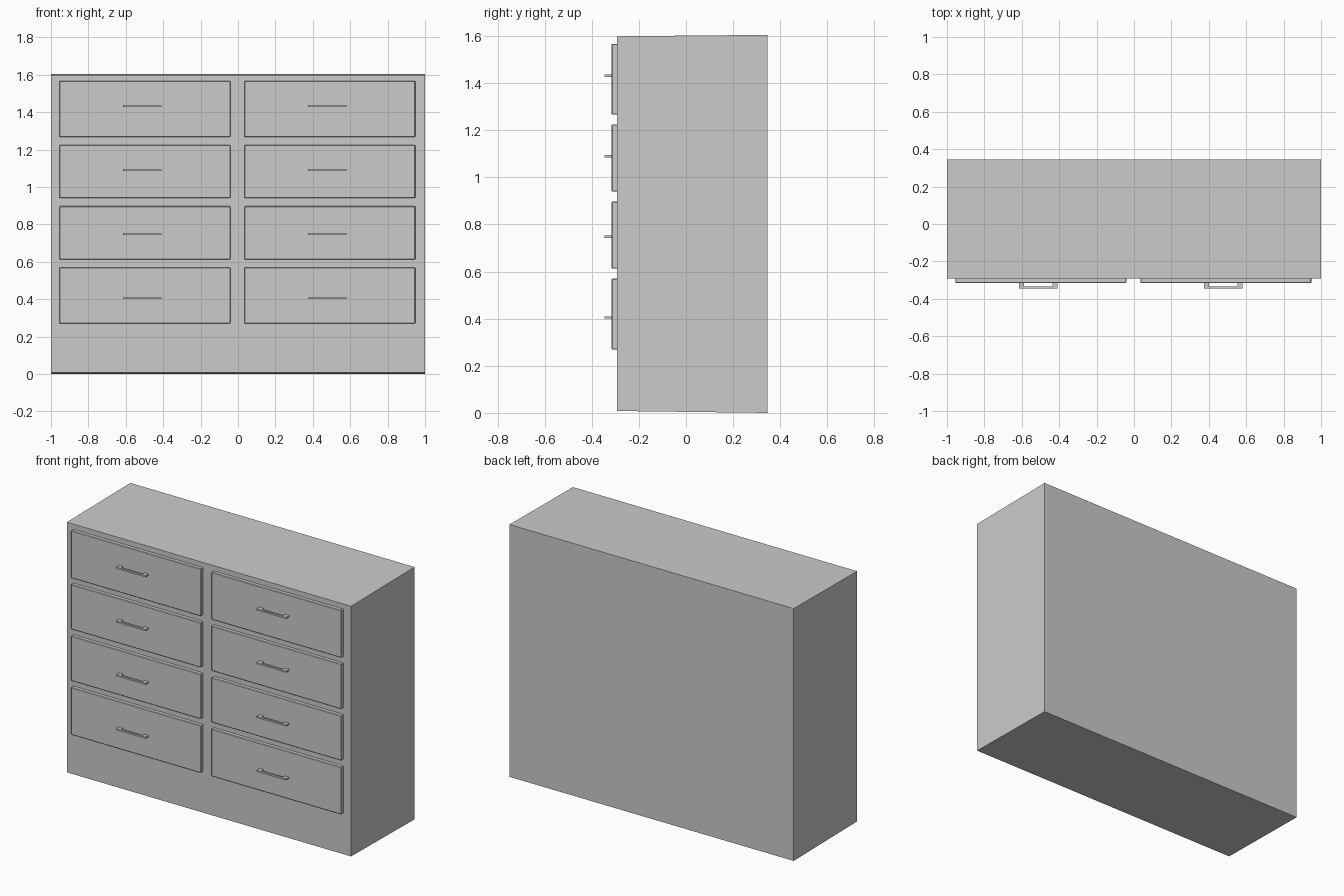
import bpy, bmesh

if "Cube" in bpy.data.objects:
    bpy.data.objects.remove(bpy.data.objects["Cube"])


def extrude_profile(name, points, vec, bevel=0.0):
    """Closed solid: flat profile of 3D points swept along vec."""
    bm = bmesh.new()
    face = bm.faces.new([bm.verts.new(p) for p in points])
    swept = bmesh.ops.extrude_face_region(bm, geom=[face])["geom"]
    verts = [v for v in swept if isinstance(v, bmesh.types.BMVert)]
    bmesh.ops.translate(bm, verts=verts, vec=vec)
    # the starting cap is restored if the extrude removed it
    if not any(f.is_valid and all(v not in verts for v in f.verts) for f in bm.faces):
        bmesh.ops.holes_fill(bm, edges=bm.edges[:])
    bmesh.ops.recalc_face_normals(bm, faces=bm.faces[:])
    mesh = bpy.data.meshes.new(name)
    bm.to_mesh(mesh)
    bm.free()
    obj = bpy.data.objects.new(name, mesh)
    bpy.context.collection.objects.link(obj)
    if bevel:
        mod = obj.modifiers.new("edge_bevel", "BEVEL")
        mod.width = bevel
        mod.segments = 1
    return obj


BODY_FRONT, BODY_BACK = -0.292, 0.346
DRAWER_FRONT, HANDLE_FRONT = -0.316, -0.346

# Cabinet body: side profile, very slightly taller at the back
extrude_profile("cabinet_body", [
    (-1, BODY_FRONT, 0.008), (-1, BODY_BACK, 0.0),
    (-1, BODY_BACK, 1.605), (-1, BODY_FRONT, 1.599)], (2, 0, 0))

# Two columns of drawers, four rows, each with a bar handle
columns = {"left": (-0.955, -0.041), "right": (0.034, 0.948)}
rows = [(0.269, 0.570), (0.612, 0.897), (0.940, 1.225), (1.266, 1.567)]
handle_z = [0.405, 0.748, 1.090, 1.432]

for side, (x0, x1) in columns.items():
    for i, (z0, z1) in enumerate(rows):
        # Drawer front panel, seated a little into the body
        y = BODY_FRONT + 0.004
        extrude_profile(f"drawer_{side}_{i + 1}", [
            (x0, y, z0), (x1, y, z0), (x1, y, z1), (x0, y, z1)],
            (0, DRAWER_FRONT - y, 0), bevel=0.003)

        # Handle: U-shaped outline seen from above
        cx = (x0 + x1) / 2 - 0.002
        out, inn = 0.103, 0.076
        back, bar, z = DRAWER_FRONT + 0.002, HANDLE_FRONT + 0.012, handle_z[i] - 0.005
        outline = [(-out, back), (-out, HANDLE_FRONT), (out, HANDLE_FRONT), (out, back),
                   (inn, back), (inn, bar), (-inn, bar), (-inn, back)]
        extrude_profile(f"handle_{side}_{i + 1}",
                        [(cx - 0.012 + px, py, z) for px, py in outline], (0, 0, 0.01))
